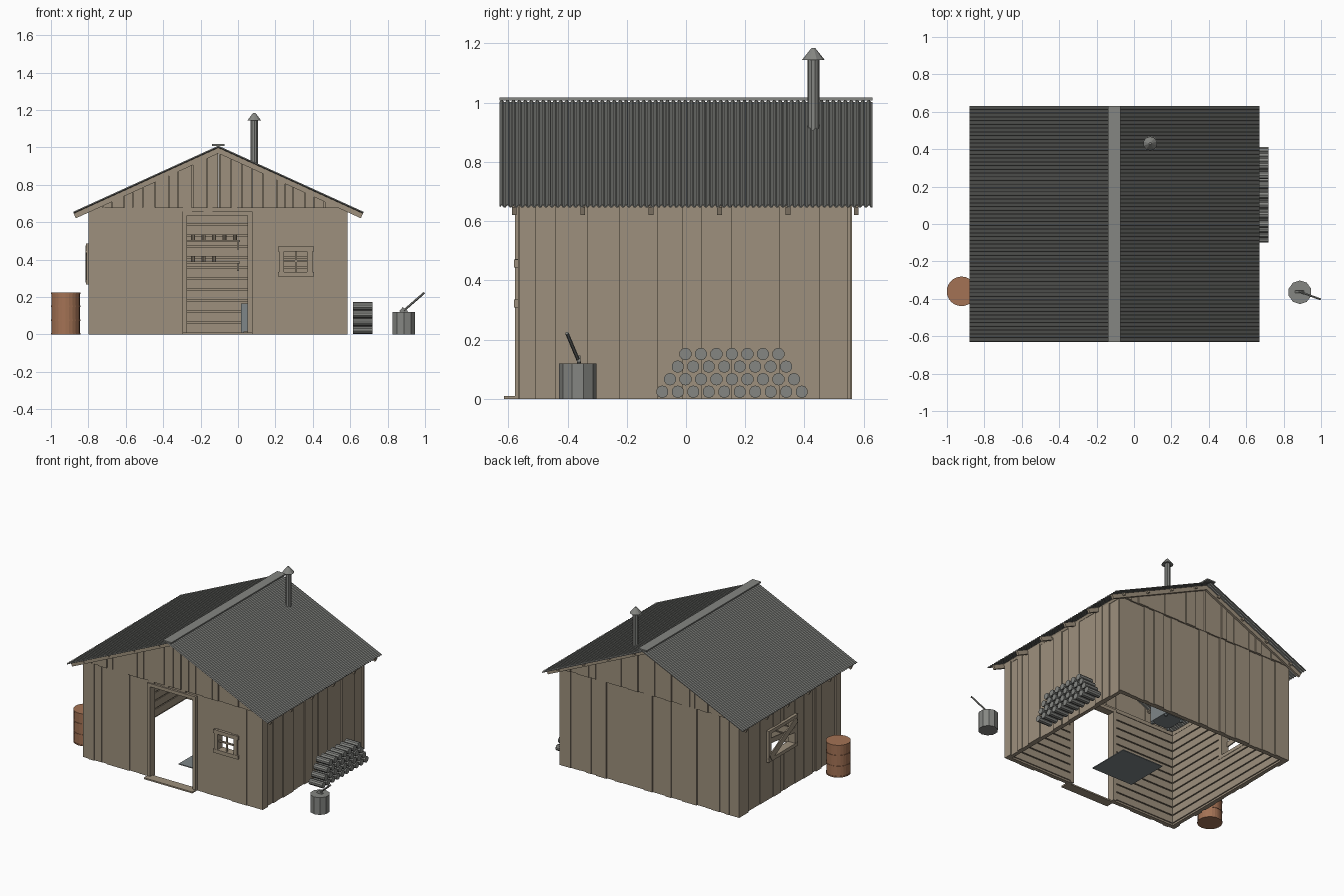
import bpy, bmesh, math, random
from mathutils import Matrix, Vector

random.seed(4)
cube = bpy.data.objects.get("Cube")
if cube:
    bpy.data.objects.remove(cube, do_unlink=True)


def material(name, rgb):
    m = bpy.data.materials.new(name)
    m.use_nodes = True
    m.diffuse_color = (*rgb, 1)
    m.node_tree.nodes["Principled BSDF"].inputs["Base Color"].default_value = (*rgb, 1)
    return m


WOOD = material("weathered_wood", (0.34, 0.28, 0.205))
GREY = material("grey_metal", (0.235, 0.24, 0.225))
RUST = material("rusty_brown", (0.37, 0.17, 0.09))
IRON = material("blue_grey_iron", (0.21, 0.24, 0.25))


class Part:
    """Collects boxes and cylinders into one named object."""
    def __init__(self, name, mat):
        self.name, self.mat, self.bm = name, mat, bmesh.new()

    def box(self, x0, x1, y0, y1, z0, z1):
        return self.block(((x0 + x1) / 2, (y0 + y1) / 2, (z0 + z1) / 2),
                          (x1 - x0, y1 - y0, z1 - z0))

    def block(self, centre, size, rot=Matrix()):
        m = Matrix.Translation(centre) @ rot @ Matrix.Diagonal((*size, 1))
        return bmesh.ops.create_cube(self.bm, size=1, matrix=m)["verts"]

    def rod(self, a, b, r1, r2=None, sides=10):
        a, b = Vector(a), Vector(b)
        rot = (b - a).to_track_quat("Z", "Y").to_matrix().to_4x4()
        bmesh.ops.create_cone(self.bm, cap_ends=True, segments=sides, radius1=r1,
                              radius2=r1 if r2 is None else r2, depth=(b - a).length,
                              matrix=Matrix.Translation((a + b) / 2) @ rot)

    def done(self):
        me = bpy.data.meshes.new(self.name)
        self.bm.to_mesh(me)
        self.bm.free()
        me.materials.append(self.mat)
        ob = bpy.data.objects.new(self.name, me)
        bpy.context.collection.objects.link(ob)
        return ob


# Main dimensions
MID, LEFT, RIGHT, FRONT, BACK = -0.105, -0.8, 0.585, -0.57, 0.56
EAVE, TOP, SLOPE, RUN = 0.68, 1.003, 0.455, 0.775
ANGLE = math.atan(SLOPE)
DOOR = (-0.28, 0.06, 0, 0.64)
WINDOW = (0.235, 0.385, 0.325, 0.46)
SIDE_WINDOW = (-0.06, 0.23, 0.28, 0.475)


def roof_z(x):
    return TOP - SLOPE * abs(x - MID)


def cut(rect, holes):
    """Split a rectangle (u0, u1, z0, z1) around rectangular holes."""
    for h in holes:
        u0, u1, z0, z1 = rect
        a, b, c, d = max(u0, h[0]), min(u1, h[1]), max(z0, h[2]), min(z1, h[3])
        if a < b and c < d:
            parts = [(u0, a, z0, z1), (b, u1, z0, z1), (a, b, z0, c), (a, b, d, z1)]
            return [q for p in parts if p[1] > p[0] and p[3] > p[2] for q in cut(p, holes)]
    return [rect]


def board_edges(a, b, stops=()):
    edges = [a]
    while edges[-1] < b - 0.09:
        edges.append(edges[-1] + random.uniform(0.035, 0.085))
    return sorted(set(edges + [b] + list(stops)))


def wall(name, axis, outer, sign, a, b, holes=()):
    """Vertical boards outside, horizontal boards inside, sill beam between."""
    def put(part, rect, d0, d1):
        u0, u1, z0, z1 = rect
        n0, n1 = sorted((outer - sign * d0, outer - sign * d1))
        if axis == "y":
            part.box(u0, u1, n0, n1, z0, z1)
        else:
            part.box(n0, n1, u0, u1, z0, z1)

    out = Part(name + "_boards", WOOD)
    edges = board_edges(a, b)
    for u0, u1 in zip(edges, edges[1:]):
        depth = random.choice((0, 0.003, 0.007, 0.01))
        for r in cut((u0, u1, 0, EAVE), holes):
            put(out, r, depth, 0.016)
    out.done()
    lining = Part(name + "_lining", WOOD)
    for i in range(11):
        z = 0.012 + i * 0.058
        for r in cut((a + 0.02, b - 0.02, z, z + 0.05), holes):
            put(lining, r, 0.036, 0.044)
    lining.done()
    frame = Part(name + "_frame", WOOD)
    for z in (0, EAVE - 0.03):
        for r in cut((a + 0.016, b - 0.016, z, z + 0.025), holes):
            put(frame, r, 0.016, 0.036)
    for u in (a + 0.016, b - 0.04):
        put(frame, (u, u + 0.024, 0, EAVE), 0.016, 0.036)
    frame.done()


wall("front_wall", "y", FRONT, -1, LEFT, RIGHT, [DOOR, WINDOW])
wall("back_wall", "y", BACK, 1, LEFT, RIGHT)
wall("left_side_wall", "x", RIGHT, 1, FRONT + 0.016, BACK - 0.016)
wall("right_side_wall", "x", LEFT, -1, FRONT + 0.016, BACK - 0.016, [SIDE_WINDOW])

# Gable boards, trimmed to the roof slope
for name, y, s in (("front_gable", FRONT, -1), ("back_gable", BACK, 1)):
    gable = Part(name, WOOD)
    edges = board_edges(LEFT, RIGHT, [MID])
    for x0, x1 in zip(edges, edges[1:]):
        d = random.choice((0.003, 0.006, 0.01))
        y0, y1 = sorted((y + s * d, y - s * 0.008))
        for v in gable.box(x0, x1 - 0.003, y0, y1, EAVE - 0.005, 0.9):
            if v.co.z > 0.8:
                v.co.z = max(roof_z(v.co.x) - 0.006, EAVE)
    gable.done()

# Rafters and purlins
rafters, purlins = Part("rafters", WOOD), Part("purlins", WOOD)
for s in (-1, 1):
    rot = Matrix.Rotation(s * ANGLE, 4, "Y")
    down = Vector((-0.018 * s * math.sin(ANGLE), 0, -0.018 * math.cos(ANGLE)))
    for i in range(6):
        c = Vector((MID + s * RUN / 2, -0.58 + i * 0.231, roof_z(MID + RUN / 2)))
        rafters.block(c + down, (RUN / math.cos(ANGLE), 0.016, 0.028), rot)
    for d in (0.1, 0.295, 0.49, 0.685):
        x = MID + s * d
        purlins.block(Vector((x, 0, roof_z(x))) + down * 0.7, (0.018, 1.19, 0.016), rot)
rafters.done()
purlins.done()

# Corrugated roof sheets
for name, s in (("right_roof_sheet", -1), ("left_roof_sheet", 1)):
    sheet = Part(name, GREY)
    pitch, rows = 0.02, []
    for i in range(63 * 4 + 1):
        y = -0.63 + i * pitch / 4
        lift = 0.006 if i % 4 in (1, 2) else 0
        rows.append([sheet.bm.verts.new((MID + s * d, y, roof_z(MID + d) + lift))
                     for d in (0, RUN)])
    for p, q in zip(rows, rows[1:]):
        sheet.bm.faces.new((p[0], p[1], q[1], q[0]) if s > 0 else (p[0], q[0], q[1], p[1]))
    bmesh.ops.recalc_face_normals(sheet.bm, faces=sheet.bm.faces)
    bmesh.ops.reverse_faces(sheet.bm, faces=[f for f in sheet.bm.faces
                                             if f.normal.z < 0])
    mod = sheet.done().modifiers.new("thickness", "SOLIDIFY")
    mod.thickness = 0.004
cap = Part("ridge_cap", GREY)
cap.box(MID - 0.033, MID + 0.033, -0.63, 0.63, 1.008, 1.017)
cap.done()


# Door frame and threshold
door = Part("door_frame", WOOD)
x0, x1, z0, z1 = DOOR
door.box(x0 - 0.016, x0 + 0.008, FRONT - 0.008, FRONT + 0.046, 0, z1)
door.box(x1 - 0.008, x1 + 0.018, FRONT - 0.008, FRONT + 0.046, 0, z1)
door.box(x0 - 0.016, x1 + 0.018, FRONT - 0.008, FRONT + 0.046, z1 - 0.005, z1 + 0.018)
door.box(x0 - 0.016, x1 + 0.018, FRONT - 0.045, FRONT + 0.02, 0, 0.01)
door.done()

# Front window with crossed bars
win = Part("front_window_frame", WOOD)
x0, x1, z0, z1 = WINDOW
ya, yb = FRONT - 0.008, FRONT + 0.046
for x in (x0, x1):
    win.box(x - 0.016, x + 0.012, ya, yb, z0 - 0.016, z1 + 0.012)
for z in (z0, z1):
    win.box(x0 - 0.02, x1 + 0.02, ya - 0.002, yb, z - 0.016, z + 0.01)
win.box((x0 + x1) / 2 - 0.005, (x0 + x1) / 2 + 0.005, ya + 0.01, ya + 0.02, z0, z1)
win.box(x0, x1, ya + 0.01, ya + 0.02, (z0 + z1) / 2 - 0.005, (z0 + z1) / 2 + 0.005)
win.done()

# Side window, partly boarded up
side = Part("side_window_frame", WOOD)
y0, y1, z0, z1 = SIDE_WINDOW
for y in (y0, y1):
    side.box(LEFT - 0.01, LEFT + 0.046, y - 0.014, y + 0.014, z0 - 0.012, z1 + 0.012)
for z in (z0, z1):
    side.box(LEFT - 0.012, LEFT + 0.046, y0 - 0.016, y1 + 0.016, z - 0.012, z + 0.012)
mid = (LEFT - 0.012, (y0 + y1) / 2, (z0 + z1) / 2)
side.block(mid, (0.008, 0.33, 0.045), Matrix.Rotation(-0.5, 4, "X"))
side.block((LEFT - 0.005, mid[1], mid[2] + 0.02), (0.008, 0.3, 0.035),
           Matrix.Rotation(0.1, 4, "X"))
side.done()

# Shelves with jars on the back wall
shelf, jars = Part("shelves", WOOD), Part("shelf_jars", WOOD)
for z, count in ((0.5, 5), (0.385, 3)):
    shelf.box(-0.5, 0.01, 0.42, 0.516, z - 0.006, z + 0.006)
    for x in (-0.46, 0):
        shelf.box(x - 0.005, x + 0.005, 0.45, 0.516, z - 0.045, z)
    for i in range(count):
        x = -0.24 + i * 0.056
        jars.rod((x, 0.46, z + 0.006), (x, 0.46, z + 0.034), 0.011)
shelf.done()
jars.done()

# Stove, chimney and floor mat
stove = Part("stove", IRON)
stove.box(0.015, 0.16, 0.35, 0.5, 0.015, 0.165)
for x in (0.025, 0.15):
    for y in (0.36, 0.49):
        stove.box(x - 0.007, x + 0.007, y - 0.007, y + 0.007, 0, 0.02)
stove.done()
flue = Part("chimney", GREY)
flue.rod((0.087, 0.43, 0.16), (0.087, 0.43, 1.15), 0.02)
flue.rod((0.087, 0.43, 1.145), (0.087, 0.43, 1.185), 0.038, 0.006)
flue.done()
mat = Part("floor_mat", IRON)
mat.box(-0.24, 0.08, -0.31, -0.01, 0, 0.006)
mat.done()

# Barrel with hoops
barrel = Part("barrel", RUST)
barrel.rod((-0.922, -0.36, 0), (-0.922, -0.36, 0.225), 0.076, sides=24)
for z in (0.004, 0.075, 0.15, 0.221):
    barrel.rod((-0.922, -0.36, z - 0.004), (-0.922, -0.36, z + 0.004), 0.079, sides=24)
barrel.done()

# Chopping block and axe
stump = Part("chopping_block", GREY)
stump.rod((0.887, -0.365, 0), (0.887, -0.365, 0.12), 0.063)
stump.done()
axe = Part("axe", GREY)
axe.rod((0.88, -0.36, 0.122), (0.995, -0.402, 0.222), 0.006, sides=6)
axe.block((0.885, -0.362, 0.124), (0.035, 0.012, 0.03), Matrix.Rotation(0.7, 4, "Y"))
axe.done()

# Stacked firewood
logs = Part("firewood", GREY)
for row in range(4):
    for i in range(10 - row):
        y, z = -0.08 + row * 0.026 + i * 0.0523, 0.024 + row * 0.0425
        logs.rod((0.615, y, z), (0.718, y, z), 0.021)
logs.done()
